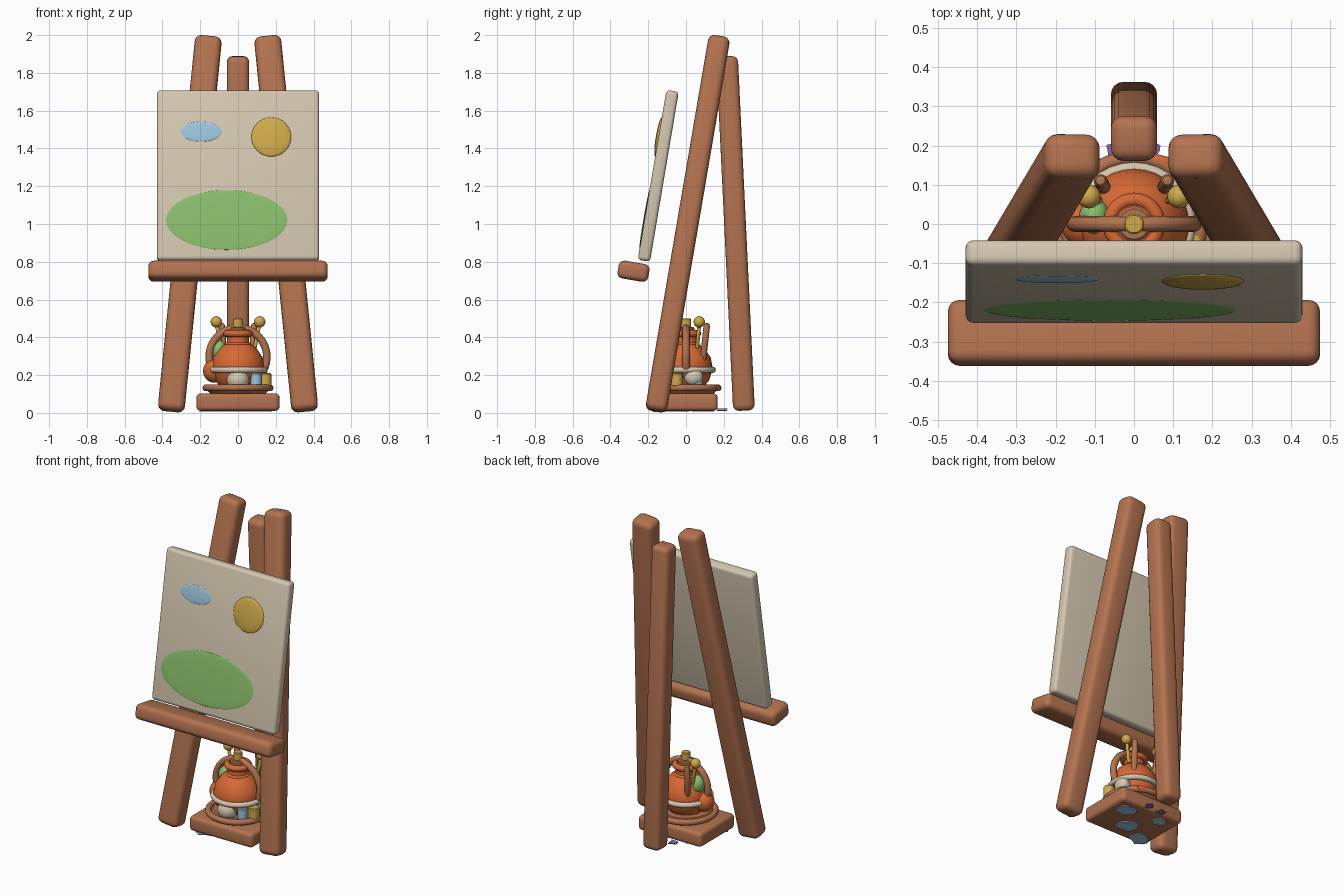
import bpy, bmesh, math, random
from mathutils import Vector, Matrix

if "Cube" in bpy.data.objects:
    bpy.data.objects.remove(bpy.data.objects["Cube"], do_unlink=True)
random.seed(4)


def material(name, r, g, b):
    m = bpy.data.materials.new(name)
    m.use_nodes = True
    m.diffuse_color = (r, g, b, 1)
    m.node_tree.nodes["Principled BSDF"].inputs["Base Color"].default_value = (r, g, b, 1)
    return m


wood = material("warm_wood", 0.45, 0.17, 0.08)
cream = material("cream", 0.66, 0.57, 0.43)
green = material("leaf_green", 0.25, 0.51, 0.15)
blue = material("sky_blue", 0.34, 0.56, 0.73)
gold = material("gold", 0.63, 0.40, 0.07)
orange = material("orange_glaze", 0.68, 0.14, 0.035)
violet = material("violet", 0.25, 0.15, 0.42)


def finish(name, bm, mat, matrix=Matrix()):
    mesh = bpy.data.meshes.new(name)
    bmesh.ops.recalc_face_normals(bm, faces=bm.faces[:])
    bm.to_mesh(mesh)
    bm.free()
    mesh.materials.append(mat)
    ob = bpy.data.objects.new(name, mesh)
    bpy.context.collection.objects.link(ob)
    ob.matrix_world = matrix
    bpy.ops.object.select_all(action='DESELECT')
    ob.select_set(True)
    bpy.context.view_layer.objects.active = ob
    bpy.ops.object.shade_smooth_by_angle(angle=math.radians(40))
    return ob


def box(name, size, mat, matrix, bevel):
    bm = bmesh.new()
    bmesh.ops.create_cube(bm, size=1, matrix=Matrix.Diagonal((*size, 1)))
    bmesh.ops.bevel(bm, geom=bm.edges[:], offset=bevel, segments=4, profile=0.5, affect='EDGES')
    return finish(name, bm, mat, matrix)


def beam(name, a, b, width, depth, mat, bevel):
    a, b = Vector(a), Vector(b)
    z = (b - a).normalized()
    y = z.cross(Vector((1, 0, 0))).normalized()
    rot = Matrix((y.cross(z), y, z)).transposed().to_4x4()
    return box(name, (width, depth, (b - a).length), mat, Matrix.Translation((a + b) / 2) @ rot, bevel)


def ball(name, loc, radii, mat, rot=Matrix()):
    bm = bmesh.new()
    bmesh.ops.create_uvsphere(bm, u_segments=32, v_segments=16, radius=1, matrix=Matrix.Diagonal((*radii, 1)))
    return finish(name, bm, mat, Matrix.Translation(loc) @ rot)


def lathe(name, profile, mat, loc=(0, 0, 0), rot=Matrix()):
    bm = bmesh.new()
    verts = [bm.verts.new((r, 0, z)) for r, z in profile]
    edges = [bm.edges.new(p) for p in zip(verts, verts[1:])]
    bmesh.ops.spin(bm, geom=verts + edges, cent=(0, 0, 0), axis=(0, 0, 1), angle=math.tau, steps=32)
    bmesh.ops.remove_doubles(bm, verts=bm.verts[:], dist=1e-5)
    return finish(name, bm, mat, Matrix.Translation(loc) @ rot)


def ring(name, loc, major, minor, mat, rot=Matrix()):
    profile = [(major + minor * math.cos(i * math.tau / 12), minor * math.sin(i * math.tau / 12))
               for i in range(13)]
    return lathe(name, profile, mat, loc, rot)


def cylinder(name, loc, r, h, mat):
    c = r * 0.15
    return lathe(name, [(0, 0), (r - c, 0), (r, c), (r, h - c), (r - c, h), (0, h)], mat, loc)


def rod(name, a, b, r, mat):
    a, b = Vector(a), Vector(b)
    h = (b - a).length
    profile = [(0, -r), (r * 0.7, -r * 0.7), (r, 0), (r, h), (r * 0.7, h + r * 0.7), (0, h + r)]
    return lathe(name, profile, mat, a, (b - a).to_track_quat('Z', 'Y').to_matrix().to_4x4())


# Easel legs
for side, label in ((1, "left"), (-1, "right")):
    beam("front_leg_" + label, (side * 0.355, -0.16, 0.01), (side * 0.155, 0.178, 1.993), 0.142, 0.115, wood, 0.035)
beam("rear_leg", (0, 0.307, 0.012), (0, 0.217, 1.888), 0.118, 0.115, wood, 0.032)

# Canvas and tray share one backward lean
lean = Matrix.Rotation(math.radians(-9.6), 4, 'X')
canvas = Matrix.Translation((0, -0.147, 1.255)) @ lean
box("canvas", (0.86, 0.066, 0.912), cream, canvas, 0.02)
box("canvas_tray", (0.95, 0.165, 0.095), wood, Matrix.Translation((0, -0.278, 0.75)) @ lean, 0.03)

# Painted shapes on the canvas
for name, x, z, rx, rz, depth, mat in (("painted_hill", -0.06, -0.243, 0.322, 0.16, 0.006, green),
                                       ("painted_cloud", -0.195, 0.232, 0.107, 0.054, 0.005, blue),
                                       ("painted_sun", 0.176, 0.203, 0.105, 0.105, 0.014, gold)):
    ball(name, canvas @ Vector((x, -0.033, z)), (rx, depth, rz), mat, lean)

# Plinth below the flask
box("plinth", (0.44, 0.345, 0.092), wood, Matrix.Translation((0, -0.005, 0.057)), 0.022)
cylinder("plinth_disc", (0, 0, 0.095), 0.165, 0.05, wood)
ring("plinth_ring", (0, 0, 0.133), 0.17, 0.018, wood)

# Flask with neck, lip, stopper and belt
lathe("flask", [(0, 0.12), (0.08, 0.125), (0.122, 0.17), (0.142, 0.235), (0.13, 0.295), (0.095, 0.345),
                (0.06, 0.37), (0.055, 0.41), (0.06, 0.43), (0, 0.435)], orange)
ring("flask_lip", (0, 0, 0.42), 0.062, 0.018, orange)
ring("flask_collar", (0, 0, 0.362), 0.058, 0.012, orange)
ring("flask_belt", (0, 0, 0.228), 0.142, 0.016, cream)
cylinder("stopper", (0, 0, 0.42), 0.045, 0.035, wood)
cylinder("stopper_knob", (0, 0, 0.45), 0.026, 0.05, gold)
ball("side_bulb", (-0.125, 0, 0.222), (0.06, 0.06, 0.062), orange)
ball("green_leaf", (-0.1, 0.02, 0.33), (0.04, 0.045, 0.055), green)
ball("front_pebble", (0, -0.1, 0.175), (0.06, 0.06, 0.06), cream)
ball("side_pebble", (0.125, 0.04, 0.19), (0.035, 0.05, 0.045), cream)
cylinder("gold_pot", (0.145, -0.05, 0.14), 0.032, 0.07, gold)
cylinder("blue_pot", (0.095, -0.09, 0.14), 0.03, 0.07, blue)
cylinder("blue_jar", (0.115, 0.055, 0.14), 0.032, 0.07, blue)
rod("orange_peg", (0.05, 0.165, 0.135), (0.09, 0.155, 0.135), 0.015, orange)

# Hoop handle and two ball-topped sticks
ring("hoop_handle", (0, 0, 0.297), 0.153, 0.02, wood, Matrix.Rotation(math.pi / 2, 4, 'X'))
for side, label in ((1, "left"), (-1, "right")):
    rod("stick_" + label, (side * 0.075, 0.09, 0.28), (side * 0.085, 0.11, 0.46), 0.017, wood)
    rod("antenna_" + label, (side * 0.09, 0.06, 0.35), (side * 0.113, 0.07, 0.47), 0.01, gold)
    ball("gold_ball_" + label, (side * 0.115, 0.07, 0.482), (0.03, 0.03, 0.03), gold)


# Thin scraps lying under and behind the plinth
def scrap(name, x, y, z, r, mat):
    bm = bmesh.new()
    bmesh.ops.create_cone(bm, cap_ends=True, segments=11, radius1=r, radius2=r, depth=0.005)
    shape = [random.uniform(0.5, 1) for _ in range(11)]
    for v in bm.verts:
        k = round(math.atan2(v.co.y, v.co.x) / math.tau * 11) % 11
        v.co.x *= shape[k]
        v.co.y *= shape[k]
    finish(name, bm, mat, Matrix.Translation((x, y, z)))


for i, (x, y, r) in enumerate(((-0.13, -0.11, 0.08), (0.02, -0.05, 0.08), (0.12, 0.08, 0.07), (-0.1, 0.1, 0.05))):
    scrap("blue_scrap_%d" % i, x, y, 0.006, r, blue)
for i, x in enumerate((-0.045, 0.045)):
    scrap("violet_scrap_%d" % i, x, 0.19, 0.012 + i * 0.008, 0.035, violet)
